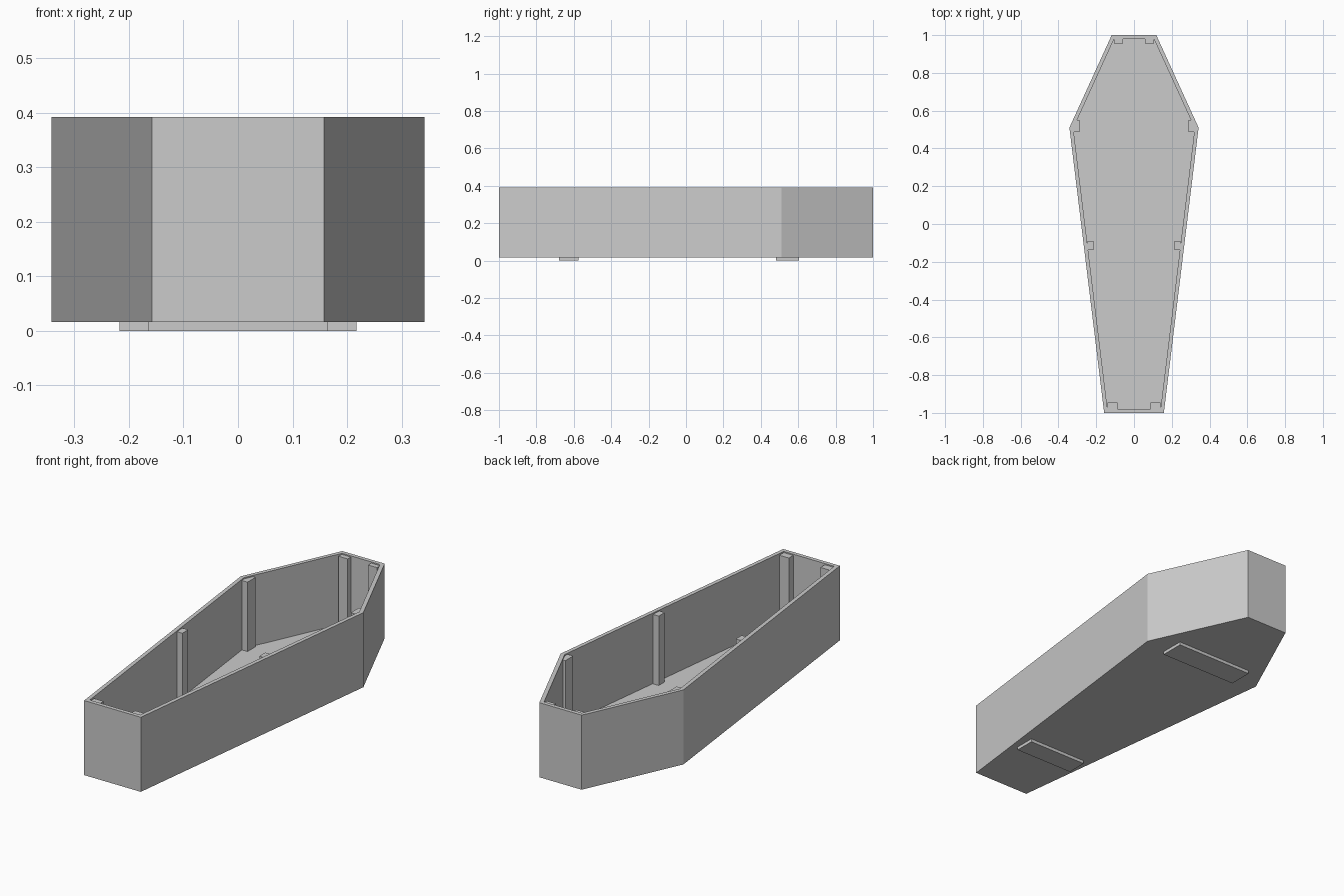
import bpy, bmesh

cube = bpy.data.objects.get("Cube")
if cube:
    bpy.data.objects.remove(cube, do_unlink=True)

BASE, RIM, FLOOR, POST_TOP, WALL = 0.016, 0.392, 0.036, 0.386, 0.02

grey = bpy.data.materials.new("light_grey")
grey.use_nodes = True
grey.diffuse_color = (0.6, 0.6, 0.6, 1)
grey.node_tree.nodes["Principled BSDF"].inputs["Base Color"].default_value = (0.6, 0.6, 0.6, 1)


def finish(name, bm):
    bmesh.ops.recalc_face_normals(bm, faces=bm.faces)
    mesh = bpy.data.meshes.new(name)
    bm.to_mesh(mesh)
    bm.free()
    mesh.materials.append(grey)
    obj = bpy.data.objects.new(name, mesh)
    bpy.context.collection.objects.link(obj)
    return obj


def box(name, x0, x1, y0, y1, z0, z1):
    bm = bmesh.new()
    bmesh.ops.create_cube(bm, size=1)
    for v in bm.verts:
        v.co = (x1 if v.co.x > 0 else x0, y1 if v.co.y > 0 else y0, z1 if v.co.z > 0 else z0)
    return finish(name, bm)


# Open six-sided shell: outline raised to the rim, then hollowed to the floor
half = [(0.158, -1.0), (0.342, 0.51), (0.118, 1.0)]
outline = half + [(-x, y) for x, y in reversed(half)]
bm = bmesh.new()
bottom = bm.faces.new([bm.verts.new((x, y, BASE)) for x, y in outline])
raised = bmesh.ops.extrude_face_region(bm, geom=[bottom], use_keep_orig=True)["geom"]
for v in (g for g in raised if isinstance(g, bmesh.types.BMVert)):
    v.co.z = RIM
bmesh.ops.recalc_face_normals(bm, faces=bm.faces)
top = max(bm.faces, key=lambda f: f.calc_center_median().z)
bmesh.ops.inset_individual(bm, faces=[top], thickness=WALL, use_even_offset=True)
well = bmesh.ops.extrude_discrete_faces(bm, faces=[top])["faces"][0]
for v in well.verts:
    v.co.z = FLOOR
finish("box_shell", bm)

# Corner and side posts inside the walls, in left and right pairs
posts = {
    "head_post": (0.057, 0.107, 0.955, 0.982),
    "shoulder_post": (0.288, 0.320, 0.487, 0.550),
    "side_post": (0.215, 0.246, -0.137, -0.090),
    "foot_end_post": (0.088, 0.140, -0.982, -0.945),
}
for name, (x0, x1, y0, y1) in posts.items():
    box(name + "_left", x0, x1, y0, y1, FLOOR - 0.005, POST_TOP)
    box(name + "_right", -x1, -x0, y0, y1, FLOOR - 0.005, POST_TOP)

# Flat runners underneath
box("front_runner", -0.165, 0.165, -0.68, -0.576, 0, BASE)
box("rear_runner", -0.217, 0.217, 0.482, 0.605, 0, BASE)
